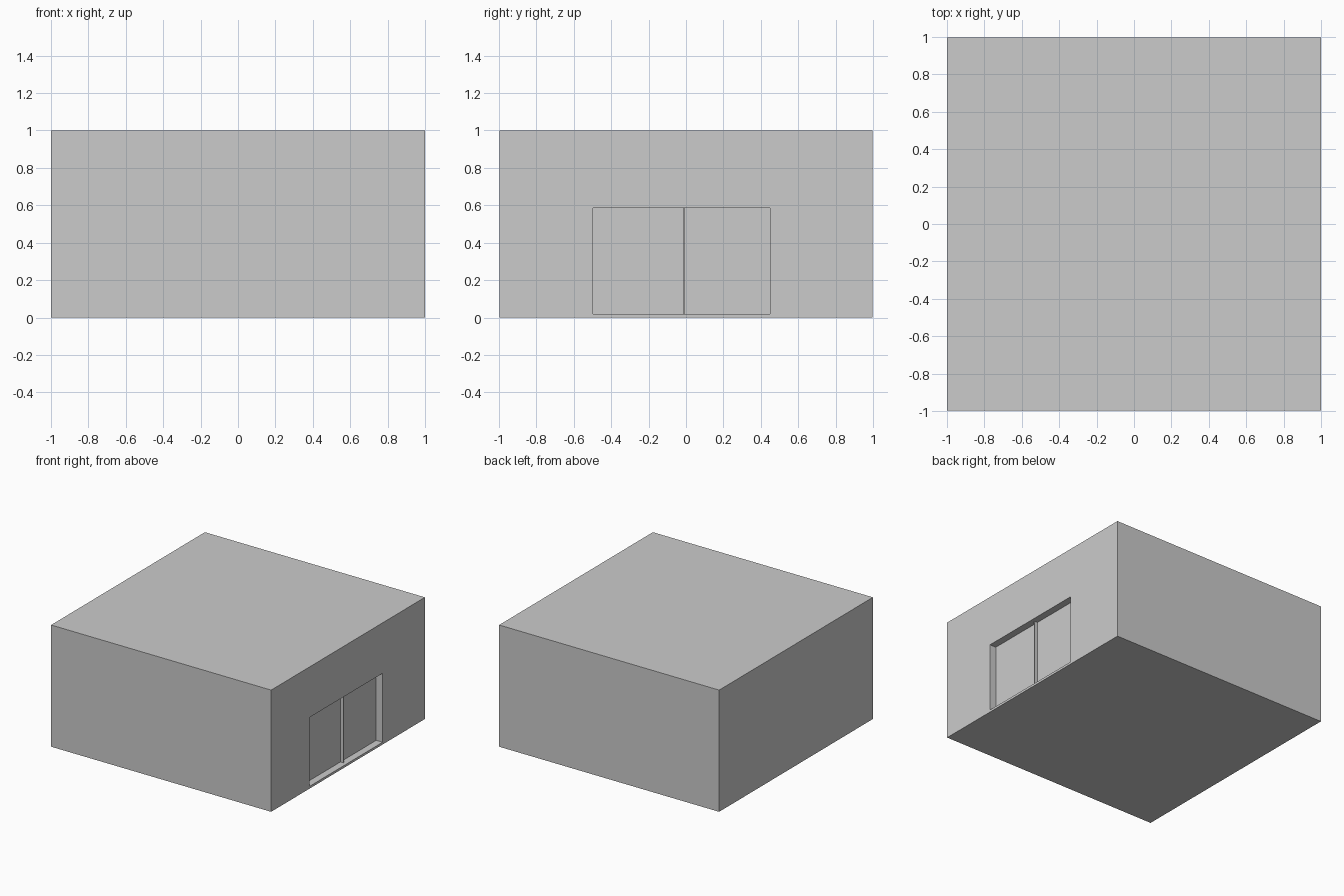
import bpy

if "Cube" in bpy.data.objects:
    bpy.data.objects.remove(bpy.data.objects["Cube"])


def box(name, lo, hi):
    """Axis-aligned box from its low and high corners."""
    bpy.ops.mesh.primitive_cube_add(size=1, location=[(a + b) / 2 for a, b in zip(lo, hi)])
    ob = bpy.context.object
    ob.name = name
    ob.scale = [b - a for a, b in zip(lo, hi)]
    bpy.ops.object.transform_apply(location=False, rotation=False, scale=True)
    return ob


DEPTH = 0.058
Y0, Y1, Z0, Z1 = -0.497, 0.449, 0.019, 0.585

# Main block
block = box("building_block", (-1, -0.998, 0), (1, 0.998, 1))

# Doorway recess cut into the right wall
cutter = box("doorway_cutter", (1 - DEPTH, Y0, Z0), (1.1, Y1, Z1))
cutter.hide_render = True
cutter.hide_viewport = True
cut = block.modifiers.new("doorway", 'BOOLEAN')
cut.operation = 'DIFFERENCE'
cut.solver = 'EXACT'
cut.object = cutter

# Thin upright between the two door panels
box("door_divider", (1 - DEPTH, -0.016, Z0), (1 - 0.03, -0.009, Z1))
